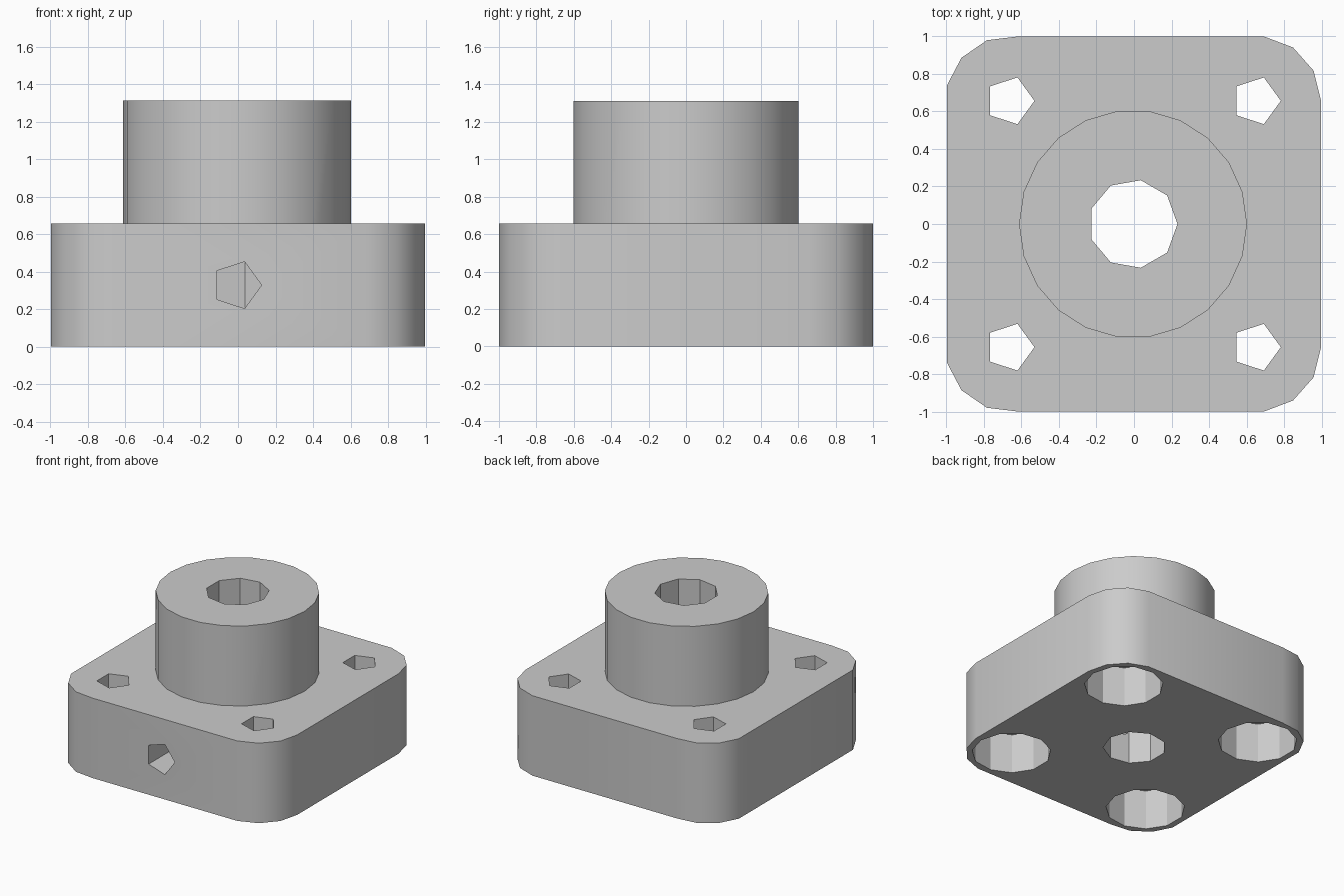
import bpy
import bmesh
from math import cos, sin, tau, pi
from mathutils import Matrix, Vector
from mathutils.geometry import convex_hull_2d

cube = bpy.data.objects.get("Cube")
if cube:
    bpy.data.objects.remove(cube, do_unlink=True)

X0 = -0.005          # axis of the part
BOLT = 0.657         # bolt hole offset from the axis
BASE_H, TOTAL_H = 0.656, 1.312
CORNERS = [(X0 + sx * BOLT, sy * BOLT) for sx in (-1, 1) for sy in (-1, 1)]

grey = bpy.data.materials.new("plain_grey")
grey.use_nodes = True
grey.diffuse_color = (0.6, 0.6, 0.6, 1)
grey.node_tree.nodes["Principled BSDF"].inputs["Base Color"].default_value = (0.6, 0.6, 0.6, 1)


def ring(centre, radius, sides):
    """Regular polygon with its first corner towards +x."""
    return [Vector((centre[0] + radius * cos(tau * i / sides),
                    centre[1] + radius * sin(tau * i / sides))) for i in range(sides)]


def prism(name, outline, low, high, matrix=Matrix()):
    """Closed solid extruded from a flat outline."""
    bm = bmesh.new()
    face = bm.faces.new([bm.verts.new((p.x, p.y, low)) for p in outline])
    top = bmesh.ops.extrude_face_region(bm, geom=[face])["geom"]
    bmesh.ops.translate(bm, vec=(0, 0, high - low),
                        verts=[v for v in top if isinstance(v, bmesh.types.BMVert)])
    bmesh.ops.transform(bm, matrix=matrix, verts=bm.verts)
    bmesh.ops.recalc_face_normals(bm, faces=bm.faces)
    mesh = bpy.data.meshes.new(name)
    bm.to_mesh(mesh)
    bm.free()
    mesh.materials.append(grey)
    obj = bpy.data.objects.new(name, mesh)
    bpy.context.collection.objects.link(obj)
    return obj


def combine(target, tool, operation):
    """Apply a boolean and discard the tool."""
    tool.hide_render = True
    mod = target.modifiers.new(operation.lower(), 'BOOLEAN')
    mod.operation, mod.solver, mod.object = operation, 'EXACT', tool
    bpy.context.view_layer.objects.active = target
    bpy.ops.object.modifier_apply(modifier=mod.name)
    bpy.data.objects.remove(tool, do_unlink=True)


# Square flange: the hull around four round corners
points = [p for c in CORNERS for p in ring(c, 0.3455, 13)]
housing = prism("flanged_housing", [points[i] for i in convex_hull_2d(points)], 0, BASE_H)

# Round boss on top
combine(housing, prism("boss", ring((X0, 0), 0.608, 22), 0.3, TOTAL_H), 'UNION')

# Central bore
combine(housing, prism("bore_cutter", ring((X0, 0), 0.237, 9), -0.1, 1.5), 'DIFFERENCE')

# Bolt holes with wide counterbores underneath
for corner in CORNERS:
    combine(housing, prism("bolt_cutter", ring(corner, 0.131, 5), -0.1, 0.8), 'DIFFERENCE')
    combine(housing, prism("counterbore_cutter", ring(corner, 0.298, 11), -0.1, 0.328), 'DIFFERENCE')

# Set screw hole from the front into the bore
side = Matrix.Translation((X0, 0, BASE_H / 2)) @ Matrix.Rotation(pi / 2, 4, 'X')
combine(housing, prism("set_screw_cutter", ring((0, 0), 0.131, 5), 0, 1.2, side), 'DIFFERENCE')

# Smooth outer rounds, faceted holes
bpy.ops.object.select_all(action='DESELECT')
housing.select_set(True)
bpy.context.view_layer.objects.active = housing
bpy.ops.object.shade_smooth_by_angle(angle=pi / 6)
